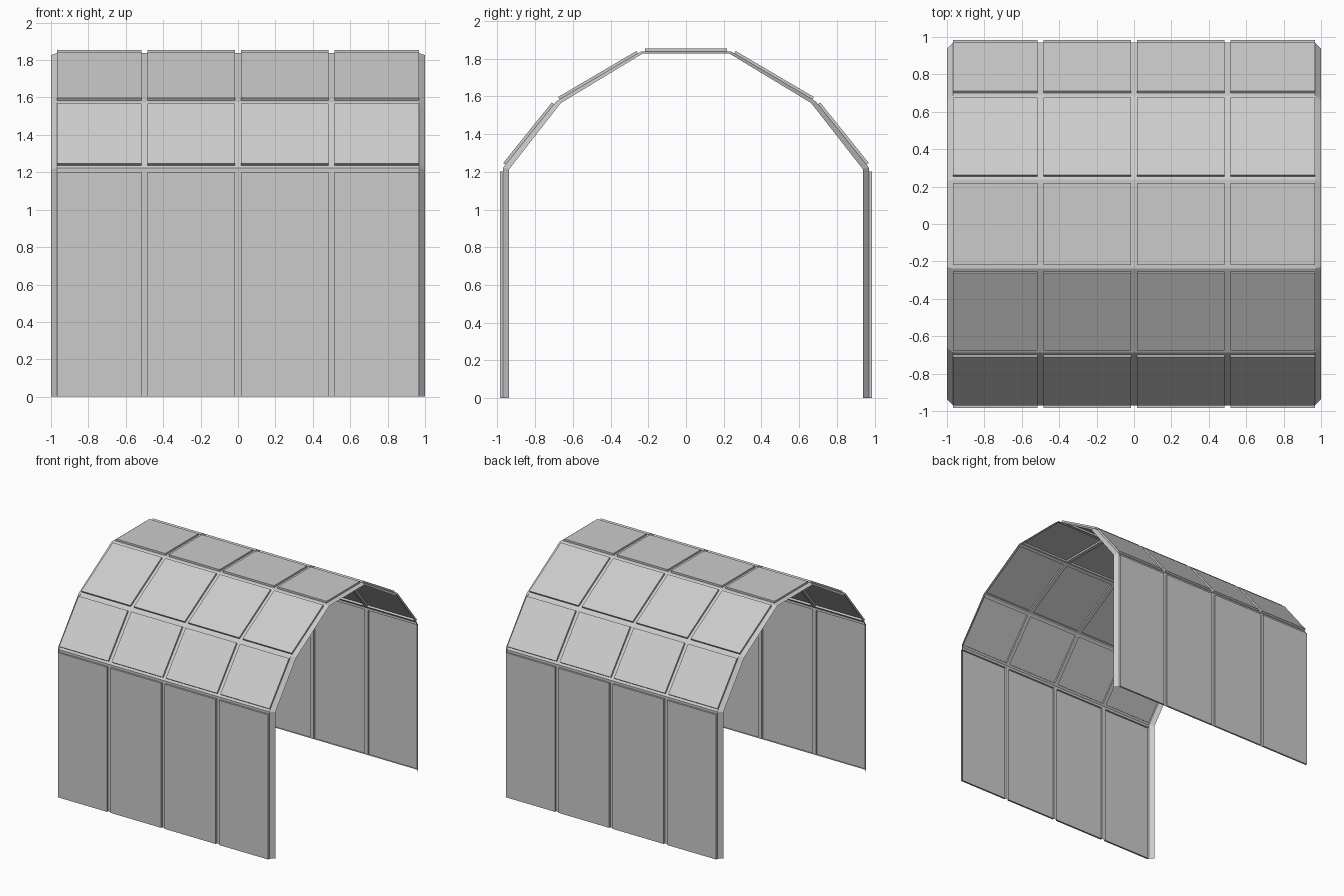
import bpy, bmesh
from mathutils import Vector

if "Cube" in bpy.data.objects:
    bpy.data.objects.remove(bpy.data.objects["Cube"])

PANEL_LIFT = 0.015   # how far each panel stands proud of the sheet
MARGIN = 0.02        # rib half-width along the arch
RIB = 0.016          # rib half-width along the length
EDGE = 0.967         # where the end flange starts

# Arch corners (y, z): front half, mirrored to the back
half = [(-0.97, 0.0), (-0.97, 1.222), (-0.687, 1.574), (-0.238, 1.838)]
corners = [Vector(p) for p in half + [(-y, z) for y, z in reversed(half)]]

# Stations along the arch; panel_rows marks the strips holding panels
stations, panel_rows = [corners[0]], []
for i, (a, b) in enumerate(zip(corners, corners[1:])):
    d = (b - a).normalized()
    if i > 0:
        stations.append(a + d * MARGIN)
    panel_rows.append(len(stations) - 1)
    last = i == len(corners) - 2
    stations.append(b if last else b - d * MARGIN)
    if not last:
        stations.append(b)

# Columns along the length: flange, panels and ribs alternating, flange
columns = [-1.0, -EDGE]
for x in (-0.5, 0.0, 0.5):
    columns += [x - RIB, x + RIB]
columns += [EDGE, 1.0]
panel_columns = {1, 3, 5, 7}

# Folded sheet, with the two open ends bent inward as flanges
bm = bmesh.new()
grid = []
for x in columns:
    sy, sz = (0.966, 0.994) if abs(x) == 1.0 else (1.0, 1.0)
    grid.append([bm.verts.new((x, p.x * sy, p.y * sz)) for p in stations])

panels = []
for c in range(len(columns) - 1):
    for s in range(len(stations) - 1):
        f = bm.faces.new((grid[c][s], grid[c + 1][s],
                          grid[c + 1][s + 1], grid[c][s + 1]))
        if c in panel_columns and s in panel_rows:
            panels.append(f)

# Raised panels
bm.normal_update()
raised = bmesh.ops.extrude_discrete_faces(bm, faces=panels)["faces"]
bm.normal_update()
for f in raised:
    bmesh.ops.translate(bm, verts=list(f.verts), vec=f.normal * PANEL_LIFT)
bm.normal_update()

mesh = bpy.data.meshes.new("panelled_arch_shell")
bm.to_mesh(mesh)
bm.free()
shell = bpy.data.objects.new("panelled_arch_shell", mesh)
bpy.context.collection.objects.link(shell)
